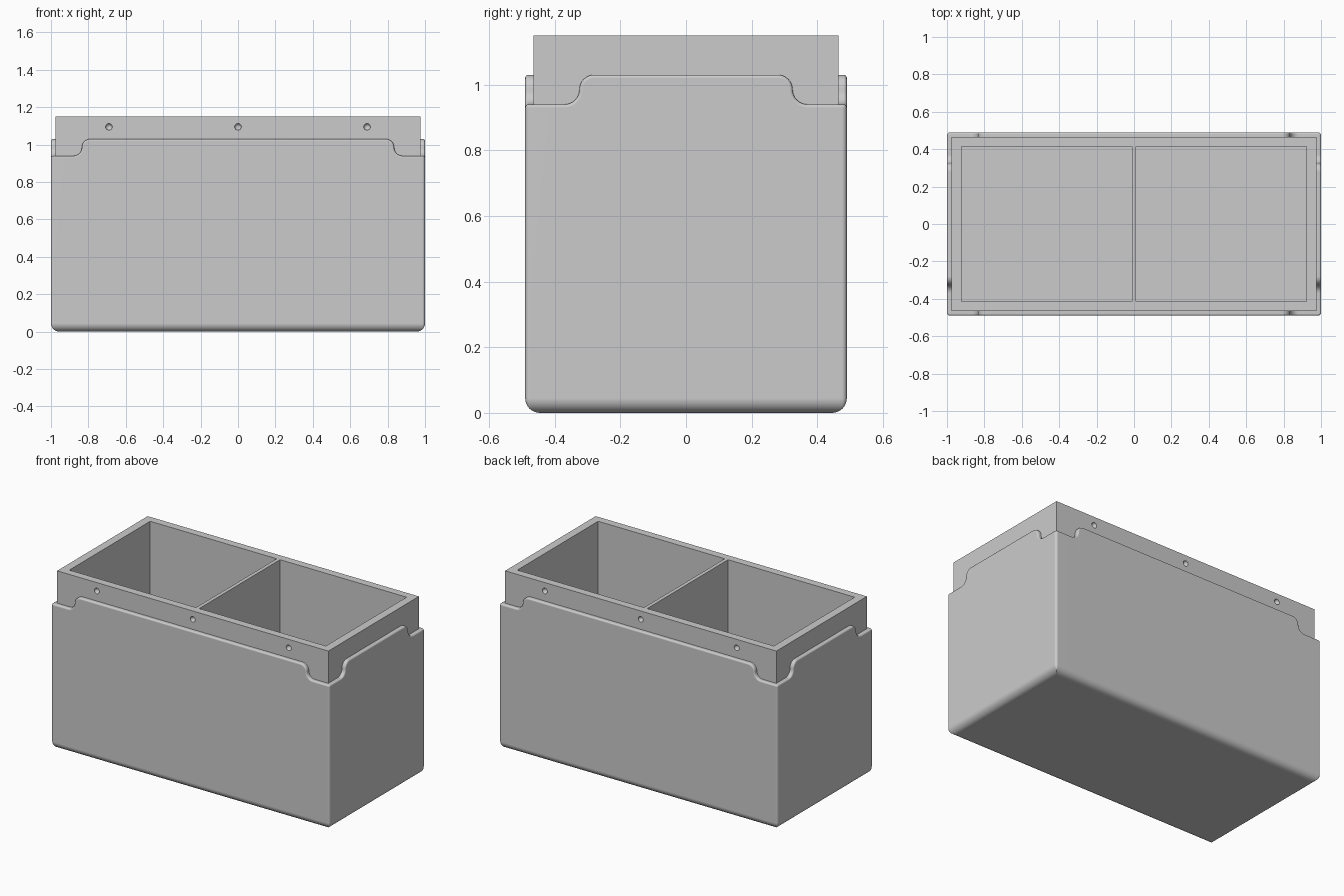
import bpy
import bmesh
from math import sin, cos, pi
from mathutils import Vector, Matrix

default = bpy.data.objects.get("Cube")
if default:
    bpy.data.objects.remove(default, do_unlink=True)

grey = bpy.data.materials.new("plain grey")
grey.use_nodes = True
grey.diffuse_color = (0.6, 0.6, 0.6, 1)
grey.node_tree.nodes["Principled BSDF"].inputs["Base Color"].default_value = grey.diffuse_color

HALF_X, HALF_Y = 1.0, 0.49            # outer shell
LOW, HIGH = 0.94, 1.03                # rim height at corners and at mid side
CORNER, BOTTOM_R, RIM_R = 0.015, 0.045, 0.01
LINER_GAP, LINER_TOP, FLOOR = 0.025, 1.15, 0.08


def make_object(name, bm):
    bmesh.ops.recalc_face_normals(bm, faces=bm.faces)
    mesh = bpy.data.meshes.new(name)
    bm.to_mesh(mesh)
    bm.free()
    mesh.materials.append(grey)
    obj = bpy.data.objects.new(name, mesh)
    bpy.context.collection.objects.link(obj)
    return obj


def activate(obj):
    bpy.ops.object.select_all(action="DESELECT")
    obj.select_set(True)
    bpy.context.view_layer.objects.active = obj


def finish(obj):
    activate(obj)
    bpy.ops.object.shade_smooth_by_angle(angle=pi / 5)
    weighted = obj.modifiers.new("flat faces stay flat", "WEIGHTED_NORMAL")
    weighted.keep_sharp = True


def add_box(bm, low, high):
    low, high = Vector(low), Vector(high)
    place = Matrix.Translation((low + high) / 2) @ Matrix.Diagonal((*(high - low), 1))
    bmesh.ops.create_cube(bm, size=1, matrix=place)


def rim_path(length, flat):
    """Rim of one side as (along, height, normal along, normal up)."""
    a, steps = (HIGH - LOW) / 2, 8
    half = []
    for k in range(steps + 1):                      # convex shoulder
        t = pi / 2 * (1 - k / steps)
        half.append((flat + a * cos(t), HIGH - a + a * sin(t), cos(t), sin(t)))
    for k in range(1, steps + 1):                   # concave foot
        t = pi + pi / 2 * k / steps
        half.append((flat + 2 * a + a * cos(t), LOW + a + a * sin(t), -cos(t), -sin(t)))
    half.append((length, LOW, 0, 1))
    return [(-s, h, -ns, nh) for s, h, ns, nh in reversed(half)] + half


def shell_ring(inset, z=None, drop=0):
    """One loop round the shell, at a fixed height or following the rim."""
    m = max(CORNER, inset + 0.001)
    points = []
    for side in range(4):
        turn = Matrix.Rotation(pi / 2 * side, 3, "Z")
        n, d = turn @ Vector((0, -1, 0)), turn @ Vector((1, 0, 0))
        length, depth, flat = (HALF_X, HALF_Y, 0.79) if side % 2 == 0 else (HALF_Y, HALF_X, 0.28)
        for s, h, ns, nh in rim_path(length, flat):
            along = max(m - length, min(length - m, s - ns * drop))
            p = d * along + n * (depth - inset)
            p.z = h - nh * drop if z is None else z
            points.append(p)
        for k in range(1, 5):                       # rounded upright corner
            b = pi / 2 * k / 5
            p = d * (length - m) + n * (depth - m) + (n * cos(b) + d * sin(b)) * (m - inset)
            p.z = LOW - drop if z is None else z
            points.append(p)
    return points


# Outer shell: rounded base, straight walls, stepped rim with a soft edge
rings = []
for k in range(9):
    a = pi / 2 * k / 8
    rings.append(shell_ring(BOTTOM_R * (1 - sin(a)), z=BOTTOM_R * (1 - cos(a))))
for k in range(5):
    a = pi / 2 * k / 4
    rings.append(shell_ring(RIM_R * (1 - cos(a)), drop=RIM_R * (1 - sin(a))))
rings.append(shell_ring(LINER_GAP + 0.005))

bm = bmesh.new()
loops = [[bm.verts.new(p) for p in ring] for ring in rings]
bm.faces.new(loops[0][::-1])
for lower, upper in zip(loops, loops[1:]):
    for i in range(len(lower)):
        j = (i + 1) % len(lower)
        bm.faces.new((lower[i], lower[j], upper[j], upper[i]))
finish(make_object("outer_shell", bm))

# Inner liner: block that stands above the shell
lx, ly = HALF_X - LINER_GAP, HALF_Y - LINER_GAP
bm = bmesh.new()
add_box(bm, (-lx, -ly, 0.03), (lx, ly, LINER_TOP))
liner = make_object("divided_liner", bm)

# Cutter: two compartments and three round dimples on the front and back
bm = bmesh.new()
add_box(bm, (-0.922, -0.415, FLOOR), (-0.012, 0.415, LINER_TOP + 0.1))
add_box(bm, (0.012, -0.415, FLOOR), (0.922, 0.415, LINER_TOP + 0.1))
for y in (-ly, ly):
    for x in (-0.69, 0, 0.69):
        bmesh.ops.create_uvsphere(bm, u_segments=24, v_segments=12, radius=0.018,
                                  matrix=Matrix.Translation((x, y, 1.095)))
cutter = make_object("liner_cutter", bm)
cutter.hide_render = True

cut = liner.modifiers.new("compartments", "BOOLEAN")
cut.operation, cut.solver, cut.object = "DIFFERENCE", "EXACT", cutter
activate(liner)
bpy.ops.object.modifier_apply(modifier=cut.name)
bpy.data.objects.remove(cutter, do_unlink=True)
finish(liner)
